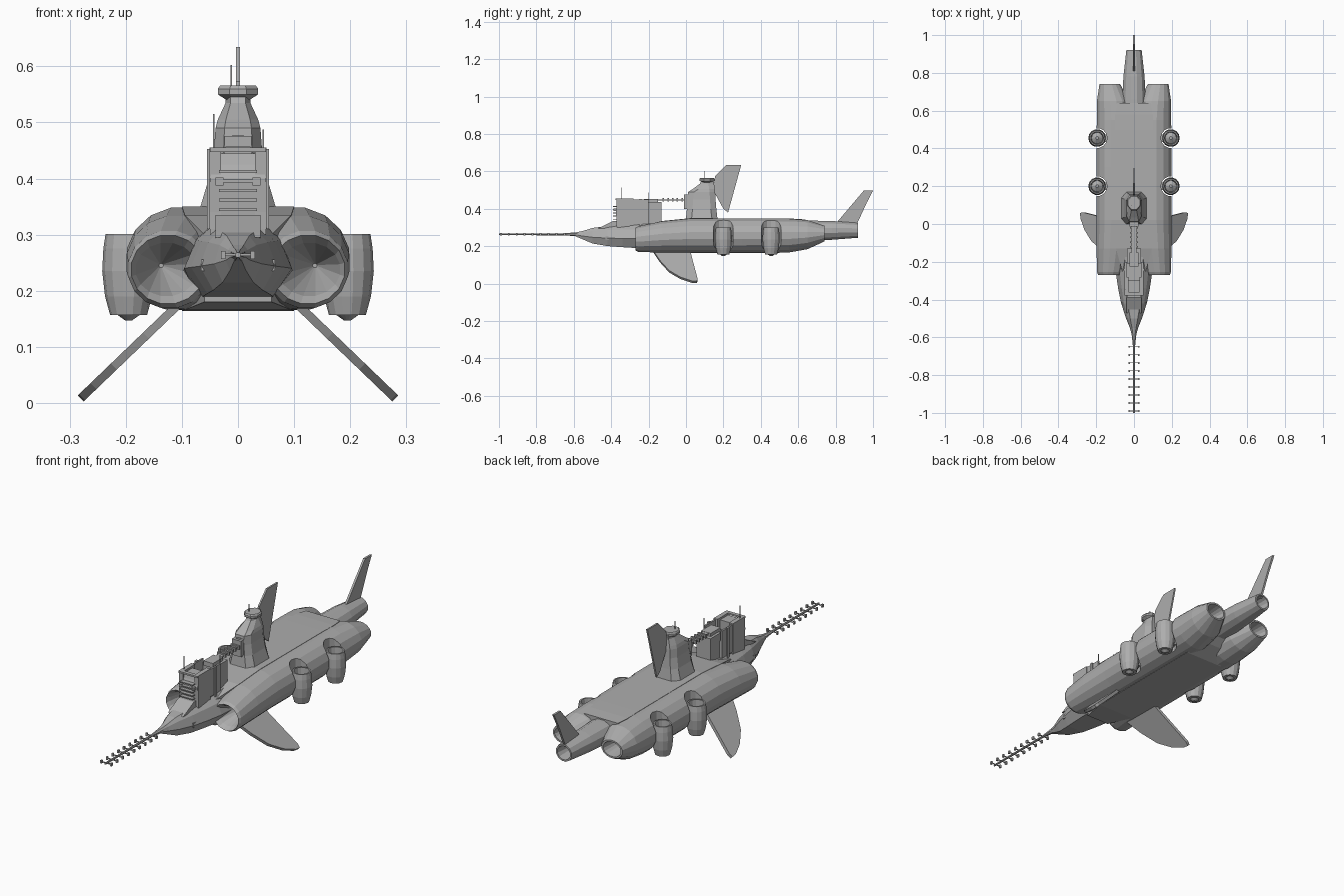
import bpy, bmesh, math
from mathutils import Vector

if "Cube" in bpy.data.objects:
    bpy.data.objects.remove(bpy.data.objects["Cube"], do_unlink=True)

GREY = (0.42, 0.42, 0.42, 1)
mat = bpy.data.materials.new("hull grey")
mat.use_nodes = True
mat.diffuse_color = GREY
mat.node_tree.nodes["Principled BSDF"].inputs["Base Color"].default_value = GREY


def finish(name, bm):
    bmesh.ops.recalc_face_normals(bm, faces=bm.faces)
    mesh = bpy.data.meshes.new(name)
    bm.to_mesh(mesh)
    bm.free()
    mesh.materials.append(mat)
    ob = bpy.data.objects.new(name, mesh)
    bpy.context.collection.objects.link(ob)
    return ob


def loft(name, rings):
    """Skin a list of equal-length point rings and cap both ends."""
    bm = bmesh.new()
    rows = [[bm.verts.new(p) for p in ring] for ring in rings]
    n = len(rows[0])
    for a, b in zip(rows, rows[1:]):
        for i in range(n):
            j = (i + 1) % n
            bm.faces.new((a[i], a[j], b[j], b[i]))
    bm.faces.new(rows[0])
    bm.faces.new(rows[-1])
    return finish(name, bm)


def box(name, x, y, z):
    return loft(name, [[(x[0], v, w), (x[1], v, w), (x[1], u, w), (x[0], u, w)]
                       for w in z for v, u in [y]])


def oval(y, cx, hw, cz, hz, n=16):
    turns = [math.tau * (i + 0.5) / n for i in range(n)]
    return [(cx + hw * math.cos(t), y, cz + hz * math.sin(t)) for t in turns]


def lathe(name, x, y, profile, n=14):
    return loft(name, [[(x + r * math.cos(math.tau * i / n),
                         y + r * math.sin(math.tau * i / n), z) for i in range(n)]
                       for r, z in profile])


def plate(name, outline, half, normal=(1, 0, 0)):
    off = Vector(normal).normalized() * half
    return loft(name, [[Vector(p) + s * off for p in outline] for s in (-1, 1)])


# Engine lobes: intake cone, lip, outer skin, nozzle, nozzle cavity
LOBE = [(-.10, .137, .004, .245, .004), (-.25, .127, .056, .238, .048),
        (-.27, .125, .066, .238, .062), (-.255, .123, .074, .238, .07),
        (-.13, .110, .090, .25, .085), (.02, .100, .100, .257, .093),
        (.3, .100, .100, .257, .093), (.55, .100, .099, .257, .092),
        (.65, .110, .088, .262, .079), (.74, .128, .056, .268, .043),
        (.74, .128, .047, .268, .035), (.66, .125, .034, .268, .026)]
POD_Y = (.2, .455)
POD_X = .195
for side, label in ((1, "left"), (-1, "right")):
    lobe = loft(label + "_engine_lobe",
                [oval(y, side * cx, hw, cz, hz) for y, cx, hw, cz, hz in LOBE])
    for k, y in enumerate(POD_Y):
        # Recess in the hull around each lift pod
        cutter = lathe("pod_cutter", side * POD_X, y, [(.053, .1), (.053, .4)])
        cutter.hide_render = True
        mod = lobe.modifiers.new("recess", 'BOOLEAN')
        mod.object = cutter
        mod.solver = 'EXACT'
        bpy.context.view_layer.objects.active = lobe
        bpy.ops.object.modifier_apply(modifier=mod.name)
        bpy.data.objects.remove(cutter, do_unlink=True)
        # Lift pod, open at the top with a cone at the bottom
        tag = label + ("_front", "_rear")[k]
        lathe(tag + "_lift_pod", side * POD_X, y,
              [(.006, .147), (.02, .157), (.033, .157), (.042, .19), (.047, .235),
               (.045, .275), (.041, .301), (.034, .301), (.03, .23), (.008, .245)])
        box(tag + "_pod_mount", sorted((side * .09, side * .16)), (y - .02, y + .02), (.2, .27))
    # Swept lower wing, drooping at 45 degrees
    edge = [(-.18, .18), (-.14, .12), (-.09, .065), (-.03, .03), (.03, .01),
            (.058, .008), (.062, .022), (.045, .085), (.02, .18)]
    plate(label + "_wing", [(side * (.112 + (.17 - z) * 1.04), y, z) for y, z in edge],
          .0075, (side, 0, 1))

# Central hull between the lobes
HULL = [(-.26, .06, .18, .30), (-.13, .095, .166, .335), (.02, .1, .164, .35),
        (.5, .1, .165, .349), (.58, .1, .2, .347), (.64, .09, .24, .343)]
loft("central_hull", [[(-w, y, lo), (w, y, lo), (w, y, hi), (-w, y, hi)]
                      for y, w, lo, hi in HULL])

# Faceted nose
NOSE = [(-.6, .008, .257, .272), (-.55, .022, .236, .282), (-.5, .042, .215, .298),
        (-.42, .068, .201, .308), (-.34, .084, .195, .312), (-.26, .096, .19, .315),
        (-.1, .098, .168, .33)]


def nose_ring(y, w, lo, hi):
    h = hi - lo
    half = [(.65, 0), (1, .4), (.78, .8), (.48, 1)]
    pts = [(w * a, y, lo + h * b) for a, b in half]
    return pts + [(-x, v, z) for x, v, z in reversed(pts)]


loft("nose", [nose_ring(*s) for s in NOSE])

# Tail boom with a hollow exhaust
TAIL = [(.55, .068, .28, .058), (.66, .064, .283, .056), (.78, .058, .285, .052),
        (.92, .042, .285, .041), (.92, .034, .285, .033), (.84, .025, .285, .024)]
loft("tail_boom", [oval(y, 0, w, z, h, 12) for y, w, z, h in TAIL])
plate("tail_fin", [(0, .80, .32), (0, .95, .497), (0, 1.0, .497), (0, .965, .43), (0, .91, .31)], .005)

# Nose probe with crossbars and end knobs
loft("nose_probe", [oval(-1, 0, .005, .264, .005, 8), oval(-.65, 0, .006, .264, .006, 8),
                    oval(-.58, 0, .014, .264, .012, 8)])
for i in range(9):
    y = -.99 + i * .0425
    box("probe_bar", (-.026, .026), (y - .002, y + .002), (.262, .266))
    for s in (-1, 1):
        box("probe_knob", (s * .026 - .004, s * .026 + .004), (y - .005, y + .005), (.257, .271))

# Bridge: front house, open bay, rear block
plate("bridge_foredeck", [(0, -.47, .295), (0, -.39, .335), (0, -.2, .335), (0, -.2, .29)], .04)
loft("bridge_front", [[(-w, y0, z), (w, y0, z), (w, -.3, z), (-w, -.3, z)]
                      for w, y0, z in ((.05, -.37, .3), (.05, -.375, .4), (.042, -.365, .425),
                                       (.042, -.36, .445))])
box("bridge_floor", (-.045, .045), (-.3, -.2), (.3, .4))
for s in (-1, 1):
    box("bridge_cheek", sorted((s * .03, s * .051)), (-.372, -.28), (.31, .455))
    box("bridge_wall", sorted((s * .041, s * .049)), (-.285, -.2), (.32, .45))
    box("bridge_rib", sorted((s * .045, s * .055)), (-.25, -.235), (.31, .453))
    box("bridge_bracket", sorted((s * .026, s * .04)), (-.388, -.37), (.388, .402))
    box("deck_blister", sorted((s * .054, s * .066)), (-.43, -.37), (.235, .256))
for i in range(6):
    z = .325 + i * .017
    box("front_slat", (-.034, .034), (-.39, -.365), (z, z + .005))
box("bridge_back", (-.037, .037), (-.21, -.13), (.31, .437))
box("bridge_back_cap", (-.025, .025), (-.225, -.15), (.43, .452))
box("bridge_visor", (-.05, .05), (-.378, -.36), (.447, .455))

# Pipe walkway from bridge to tower
box("walkway", (-.014, .014), (-.16, .03), (.444, .451))
for i in range(6):
    y = -.125 + i * .025
    box("walkway_clamp", (-.022, .022), (y, y + .008), (.44, .457))

# Command tower, stepped, with a flared lookout head
TOWER = [(.085, -.01, .18, .325), (.067, 0, .168, .35), (.052, .005, .162, .40),
         (.043, .008, .158, .45), (.04, .012, .156, .49), (.036, .035, .154, .505),
         (.022, .075, .15, .535), (.022, .08, .15, .545)]
loft("tower", [[(-w * .6, a, z), (w * .6, a, z), (w, a + .03, z), (w, b - .03, z),
                (w * .6, b, z), (-w * .6, b, z), (-w, b - .03, z), (-w, a + .03, z)]
               for w, a, b, z in TOWER])
loft("lookout_head", [oval_ring for oval_ring in
                      [[(w * math.cos(math.tau * (i + .5) / 8),
                         .112 + w * 1.1 * math.sin(math.tau * (i + .5) / 8), z) for i in range(8)]
                       for w, z in ((.022, .54), (.039, .55), (.039, .56), (.034, .566))]])
box("tower_step", (-.024, .024), (-.012, .03), (.4, .476))
box("tower_hatch", (-.01, .01), (0, .03), (.46, .478))
plate("tower_fin", [(0, .145, .5), (0, .155, .573), (0, .215, .634), (0, .295, .634),
                    (0, .225, .38), (0, .2, .4)], .004)

# Whip antennas
for x, y, lo, hi in ((-.012, .1, .56, .602), (-.043, -.345, .45, .515), (.045, -.2, .44, .487)):
    box("antenna", (x - .0012, x + .0012), (y - .0012, y + .0012), (lo, hi))
